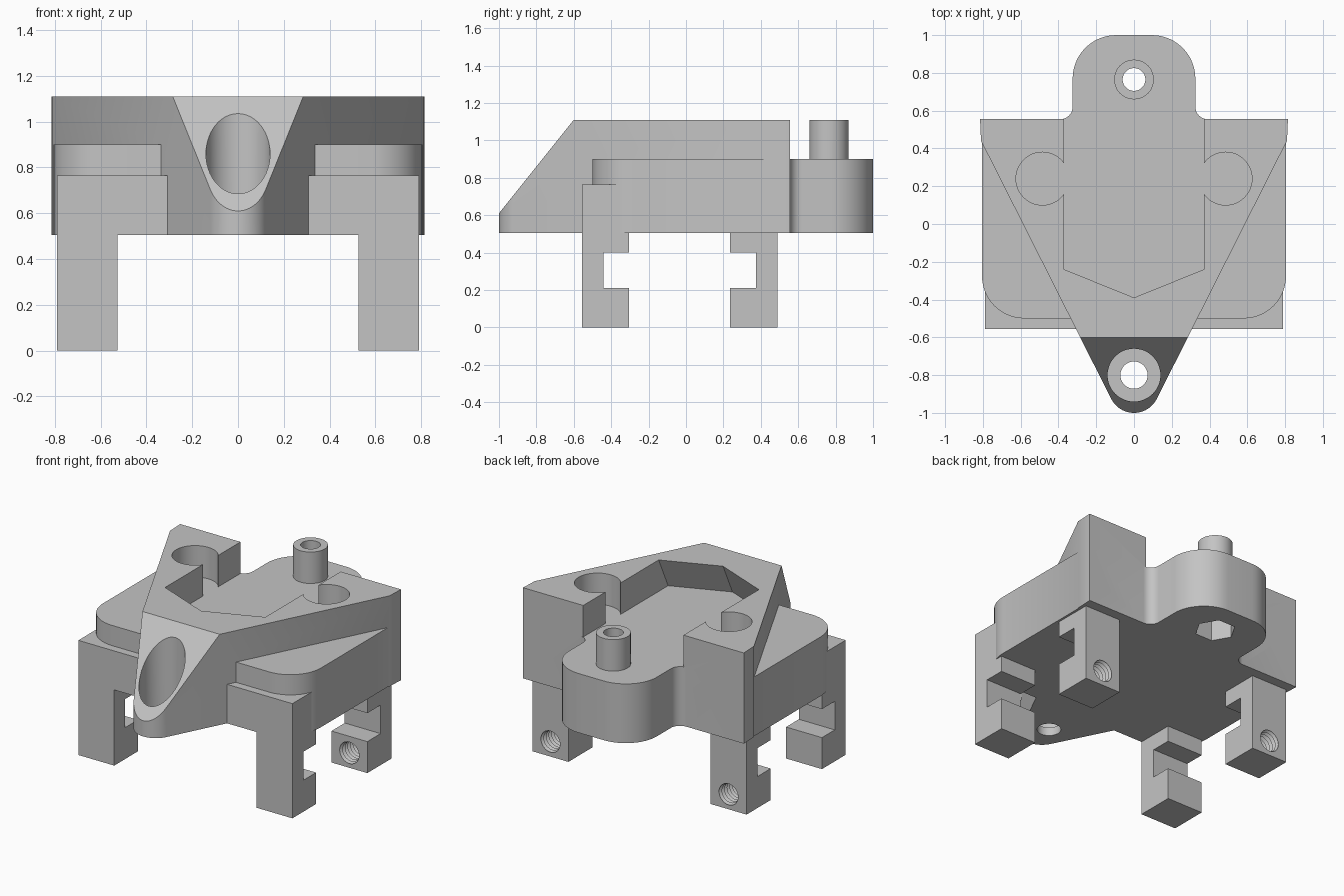
import bpy, bmesh
from math import sin, cos, pi, radians
from mathutils import Vector

if "Cube" in bpy.data.objects:
    bpy.data.objects.remove(bpy.data.objects["Cube"])

grey = bpy.data.materials.new("plain grey")
grey.use_nodes = True
grey.diffuse_color = (0.55, 0.55, 0.55, 1)
grey.node_tree.nodes["Principled BSDF"].inputs["Base Color"].default_value = grey.diffuse_color

BOTTOM, DECK, TOP, ABOVE = 0.505, 0.9, 1.11, 1.3


def loft(name, rings):
    """Solid skinned through rings of points, capped at both ends."""
    bm = bmesh.new()
    loops = [[bm.verts.new(p) for p in ring] for ring in rings]
    n = len(loops[0])
    for a, b in zip(loops, loops[1:]):
        for i in range(n):
            j = (i + 1) % n
            bm.faces.new((a[i], a[j], b[j], b[i]))
    bm.faces.new(loops[0][::-1])
    bm.faces.new(loops[-1])
    bmesh.ops.recalc_face_normals(bm, faces=bm.faces)
    mesh = bpy.data.meshes.new(name)
    bm.to_mesh(mesh)
    bm.free()
    mesh.materials.append(grey)
    obj = bpy.data.objects.new(name, mesh)
    bpy.context.collection.objects.link(obj)
    return obj


def prism(name, pts, lo, hi):
    """Plan outline raised along z."""
    return loft(name, [[(x, y, z) for x, y in pts] for z in (lo, hi)])


def side_prism(name, pts, lo, hi):
    """Side outline (y, z) extended along x."""
    return loft(name, [[(x, y, z) for y, z in pts] for x in (lo, hi)])


def arc(cx, cy, r, start, end, steps=12):
    angles = [radians(start + (end - start) * i / steps) for i in range(steps + 1)]
    return [(cx + r * cos(a), cy + r * sin(a)) for a in angles]


def cylinder(name, x, y, r, lo, hi, sides=48):
    return prism(name, arc(x, y, r, 0, 360, sides)[:-1], lo, hi)


def mirrored(half):
    """Close a right-hand outline with its mirror image."""
    return half + [(-x, y) for x, y in reversed(half) if abs(x) > 1e-5]


def combine(target, tool, operation="DIFFERENCE"):
    mod = target.modifiers.new("combine", "BOOLEAN")
    mod.operation, mod.solver, mod.object = operation, "EXACT", tool
    with bpy.context.temp_override(object=target, active_object=target):
        bpy.ops.object.modifier_apply(modifier=mod.name)
    bpy.data.objects.remove(tool)


def finish(obj):
    bpy.ops.object.select_all(action="DESELECT")
    obj.select_set(True)
    bpy.context.view_layer.objects.active = obj
    bpy.ops.object.shade_smooth_by_angle(angle=radians(30))


# Deck with rounded front corners and a rounded rear tongue
deck_half = (arc(0.58, -0.275, 0.225, -90, 0)
             + [(0.805, 0.555)]
             + arc(0.39, 0.62, 0.065, 270, 180, 8)
             + arc(0.095, 0.77, 0.23, 0, 90))
body = prism("body", mirrored(deck_half), BOTTOM, DECK)

# Pointed upper wedge with a sloped nose
wedge_half = arc(0, -0.865, 0.135, -90, -27) + [(0.81, 0.44), (0.815, 0.555)]
wedge = prism("wedge", mirrored(wedge_half), BOTTOM, TOP)
combine(wedge, side_prism("nose_cut", [(-1.1, 0.485), (-0.52, 1.21), (-0.52, ABOVE),
                                       (-1.1, ABOVE)], -1, 1))

# Pocket open at the back, its front wall undercut
def pocket_ring(z):
    shift = 0.1 * (z - TOP) / (TOP - DECK)
    return [(x, y, z) for x, y in mirrored([(0, -0.39 + shift), (0.37, -0.24 + shift),
                                            (0.37, 0.7)])]


combine(wedge, loft("pocket", [pocket_ring(DECK), pocket_ring(TOP + 0.02)]))
for side in (-1, 1):
    combine(wedge, cylinder("socket", side * 0.485, 0.24, 0.14, DECK, ABOVE))

# Stepped screw hole in the nose
combine(wedge, cylinder("nose_recess", 0, -0.8, 0.14, 0.56, ABOVE))
combine(wedge, cylinder("nose_bore", 0, -0.8, 0.072, 0.4, ABOVE))
combine(body, wedge, "UNION")

# Hollow rear post with a hexagonal nut recess beneath
combine(body, cylinder("post", 0, 0.765, 0.105, 0.8, TOP), "UNION")
combine(body, cylinder("post_bore", 0, 0.765, 0.06, 0.4, ABOVE))
combine(body, cylinder("nut_recess", 0, 0.765, 0.125, 0.4, 0.65, 6))
finish(body)


def thread(x):
    """Ribbed cutter standing in for a screw thread along y."""
    rings = []
    for k in range(25):
        r = 0.078 if k % 2 else 0.062
        rings.append([(px, 0.2 + k * 0.0135, pz)
                      for px, pz in arc(x, 0.1, r, 0, 360, 32)[:-1]])
    return loft("thread", rings)


def hook(inner, notch, outer, top):
    """Leg side outline with a notch facing the middle."""
    return [(inner, 0), (outer, 0), (outer, top), (inner, top),
            (inner, 0.4), (notch, 0.4), (notch, 0.21), (inner, 0.21)]


# Four hooked legs; the front pair carries shoulder blocks
for side, label in ((1, "left"), (-1, "right")):
    lo, hi = sorted((side * 0.525, side * 0.79))
    rear = side_prism("rear_leg_" + label, hook(0.235, 0.375, 0.49, 0.6), lo, hi)
    combine(rear, thread(side * 0.6575))
    finish(rear)

    front = side_prism("front_leg_" + label, hook(-0.305, -0.44, -0.555, 0.765), lo, hi)
    lo, hi = sorted((side * 0.305, side * 0.79))
    block = side_prism("shoulder", [(-0.555, BOTTOM), (-0.305, BOTTOM),
                                    (-0.305, 0.765), (-0.555, 0.765)], lo, hi)
    combine(front, block, "UNION")
    finish(front)
